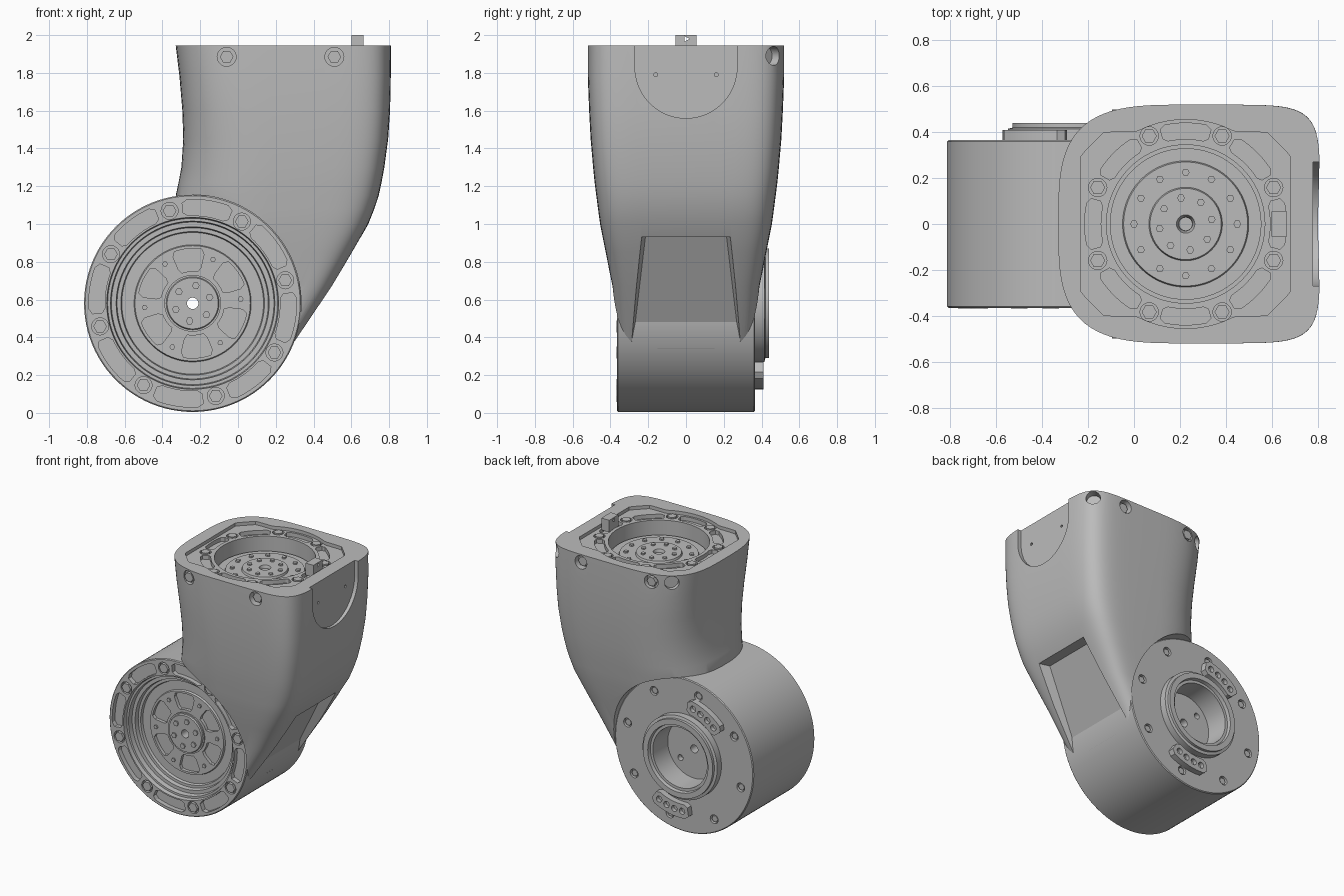
import bpy, bmesh
from math import sin, cos, pi, radians, copysign
from mathutils import Matrix, Vector

cube = bpy.data.objects.get("Cube")
if cube:
    bpy.data.objects.remove(cube, do_unlink=True)

grey = bpy.data.materials.new("machined_grey")
grey.use_nodes = True
GREY = (0.5, 0.5, 0.5, 1)
grey.diffuse_color = GREY
grey.node_tree.nodes["Principled BSDF"].inputs["Base Color"].default_value = GREY


def frame(origin, u, v):
    """Local plane: u right, v up, w outwards."""
    u, v = Vector(u), Vector(v)
    m = Matrix((u, v, u.cross(v))).transposed().to_4x4()
    return Matrix.Translation(origin) @ m


X, Y, Z = Vector((1, 0, 0)), Vector((0, 1, 0)), Vector((0, 0, 1))
HALF = 0.365
DRUM_R = 0.575
TOP = 1.945
front = frame((-0.24, -HALF, 0.58), X, Z)
back = frame((-0.24, HALF, 0.58), -X, Z)
top = frame((0.225, 0, TOP), X, Y)


def finish(name, bm, m=Matrix()):
    bm.transform(m)
    bmesh.ops.recalc_face_normals(bm, faces=bm.faces)
    me = bpy.data.meshes.new(name)
    bm.to_mesh(me)
    bm.free()
    me.materials.append(grey)
    ob = bpy.data.objects.new(name, me)
    bpy.context.collection.objects.link(ob)
    return ob


def loft(bm, rings):
    rows = [[bm.verts.new(p) for p in ring] for ring in rings]
    for a, b in zip(rows, rows[1:]):
        for i in range(len(a)):
            bm.faces.new((a[i - 1], a[i], b[i], b[i - 1]))
    bm.faces.new(rows[0])
    bm.faces.new(rows[-1])


def prisms(name, parts, m):
    """Extrude each (outline, w0, w1) in the local plane."""
    bm = bmesh.new()
    for outline, w0, w1 in parts:
        loft(bm, [[(u, v, w) for u, v in outline] for w in (w0, w1)])
    return finish(name, bm, m)


def lathe(name, profile, m, steps=96):
    """Spin a closed (radius, w) profile around the w axis."""
    bm = bmesh.new()
    rows = [[bm.verts.new((r * cos(2 * pi * k / steps), r * sin(2 * pi * k / steps), w))
             for r, w in profile] for k in range(steps)]
    for k in range(steps):
        a, b = rows[k - 1], rows[k]
        for i in range(len(profile)):
            bm.faces.new((a[i - 1], a[i], b[i], b[i - 1]))
    return finish(name, bm, m)


def circle(r, n=24, c=(0, 0)):
    return [(c[0] + r * cos(2 * pi * k / n), c[1] + r * sin(2 * pi * k / n)) for k in range(n)]


def polar(r, deg):
    return r * cos(radians(deg)), r * sin(radians(deg))


def sector(r0, r1, mid, half, n=10):
    """Ring segment with clipped corners."""
    arc = [mid - half + 2 * half * k / n for k in range(n + 1)]
    c = (r1 - r0) * 0.2
    side = lambda a: [polar(r0 + c, a), polar(r1 - c, a)]
    return (side(arc[0]) + [polar(r1, a) for a in arc[1:-1]]
            + side(arc[-1])[::-1] + [polar(r0, a) for a in arc[-2:0:-1]])


def around(r, start, count):
    return [polar(r, start + 360 * k / count) for k in range(count)]


def cut(target, *cutters):
    bpy.context.view_layer.objects.active = target
    for c in cutters:
        c.hide_render = True
        mod = target.modifiers.new("cut", "BOOLEAN")
        mod.operation, mod.solver, mod.object = "DIFFERENCE", "EXACT", c
        bpy.ops.object.modifier_apply(modifier=mod.name)
        bpy.data.objects.remove(c, do_unlink=True)


# Housing: lofted neck flowing from the drum up to the flange
def section(z, x0, x1, h, left):
    cx, a, pts = (x0 + x1) / 2, (x1 - x0) / 2, []
    for k in range(80):
        c, s = cos(2 * pi * (k + 0.5) / 80), sin(2 * pi * (k + 0.5) / 80)
        p = 2 / (6.5 if c > 0 else left)
        pts.append((cx + copysign(a * abs(c) ** p, c), copysign(h * abs(s) ** p, s), z))
    return pts


levels = [(0.22, -0.24, 0.20, 0.355, 4), (0.38, -0.24, 0.31, 0.365, 4),
          (0.67, -0.24, 0.50, 0.39, 4), (0.85, -0.24, 0.605, 0.425, 3),
          (1.0, -0.28, 0.69, 0.455, 2.7), (1.08, -0.31, 0.722, 0.466, 2.6),
          (1.15, -0.33, 0.745, 0.475, 2.6), (1.22, -0.315, 0.76, 0.484, 2.7),
          (1.3, -0.30, 0.775, 0.492, 2.8), (1.45, -0.29, 0.795, 0.505, 3),
          (1.6, -0.295, 0.805, 0.513, 3.2), (1.78, -0.31, 0.81, 0.52, 3.4),
          (TOP, -0.33, 0.81, 0.52, 3.4)]
bm = bmesh.new()
loft(bm, [section(*lv) for lv in levels])
housing = finish("housing", bm)
cut(housing, prisms("drum_clearance", [(circle(DRUM_R - 0.001, 96), -2, 1)], front))

# Tapered window on the sloping side
bm = bmesh.new()
loft(bm, [[(x + d, -w - e, z), (x + d, w + e, z), (x2 + d, w2 + e, z2), (x2 + d, -w2 - e, z2)]
          for d, e in ((0, 0), (0.4, 0.1))
          for x, z, w, x2, z2, w2 in [(0.25, 0.34, 0.285, 0.57, 0.93, 0.215)]])
cut(housing, finish("window_cutter", bm))

# Shallow round-ended pocket on the side
side = frame((0.78, 0, 1.83), Y, Z)
pocket = [polar(0.27, 180 + 180 * k / 32) for k in range(33)] + [(0.27, 0.3), (-0.27, 0.3)]
cut(housing, prisms("pocket_cutter", [(pocket, 0, 0.2)], side),
    prisms("pin_hole_cutter", [(circle(0.01, 12, (s * 0.16, -0.04)), -0.03, 0.1) for s in (-1, 1)], side))


# Flange top: stepped recess, bore and slots
def flange_point(deg):
    c, s = abs(cos(radians(deg))) + 1e-6, abs(sin(radians(deg))) + 1e-6
    return polar(max(0.455, min(0.455 / c, 0.4 / s, 0.755 / (c + s))), deg)


flange_bolts = around(0.415, 22.5, 8)
cut(housing,
    prisms("flange_cutter", [([flange_point(3 * k) for k in range(120)], -0.025, 0.1)], top),
    prisms("bore_cutter", [(circle(0.345, 96), -0.145, 0.1)], top),
    prisms("slot_cutter", [(sector(0.37, 0.44, 45 * k, 15), -0.055, 0.1) for k in range(8)]
           + [(circle(0.04, 20, p), -0.045, 0.1) for p in flange_bolts], top))
prisms("flange_bolts", [(circle(0.033, 6, p), -0.06, -0.02) for p in flange_bolts], top)
lathe("flange_rotor", [(0.03, -0.16), (0.33, -0.16), (0.33, -0.13), (0.275, -0.13), (0.27, -0.115),
                       (0.16, -0.115), (0.155, -0.1), (0.04, -0.1), (0.03, -0.13)], top)
prisms("rotor_bolts", [(circle(0.017, 6, p), -0.14, -0.09) for p in around(0.115, 10, 8)]
       + [(circle(0.017, 6, p), -0.14, -0.103) for p in around(0.225, 0, 12)]
       + [(circle(0.03, 16), -0.16, -0.12)], top)

# Locating tab on the flange
tab = prisms("locating_tab", [([(-0.055, 0), (0.055, 0), (0.055, 0.09), (-0.055, 0.09)], 0, 0.065)],
             frame((0.6, 0, 1.91), Y, Z))
cut(tab, prisms("tab_hole", [(circle(0.018, 3), -1, 1)], frame((0.6, 0, 1.98), Y, Z)))

# Clamp screws on the front and back faces of the flange
for label, f in (("front", frame((0, -0.52, 1.885), X, Z)), ("back", frame((0, 0.52, 1.885), X, -Z))):
    spots = [(-0.06, 0), (0.51, 0)]
    cut(housing, prisms("screw_cutter", [(circle(0.05, 24, p), -0.05, 0.1) for p in spots], f))
    prisms(label + "_clamp_screws", [(circle(0.036, 6, p), -0.07, -0.022) for p in spots], f)

# Angled access holes at the two rear corners
for x, s in ((0.76, 1), (-0.22, -1)):
    d = Vector((s, 1, 0)).normalized()
    cut(housing, prisms("corner_cutter", [(circle(0.05, 24), -0.07, 0.3)],
                        frame((x, 0.47, 1.89), Z.cross(d), Z)))

# Drum: turned body with stepped front recess and raised rear collar
BACK = -2 * HALF
drum = lathe("drum", [
    (0.03, -0.08), (0.135, -0.08), (0.14, -0.09), (0.15, -0.09), (0.15, -0.1), (0.305, -0.1),
    (0.31, -0.115), (0.375, -0.115), (0.38, -0.095), (0.4, -0.095), (0.405, -0.065), (0.43, -0.065),
    (0.435, -0.03), (0.45, -0.03), (0.455, 0), (DRUM_R - 0.006, 0), (DRUM_R, -0.006),
    (DRUM_R, BACK + 0.006), (DRUM_R - 0.006, BACK), (0.31, BACK), (0.31, BACK - 0.05),
    (0.29, BACK - 0.055), (0.29, BACK - 0.075), (0.25, BACK - 0.075), (0.245, BACK - 0.05),
    (0.225, BACK - 0.05), (0.22, BACK + 0.12), (0.03, BACK + 0.12)], front)
rim_bolts = around(0.505, 14, 8)
rear_bolts = around(0.485, 31, 8)
cut(drum,
    prisms("rim_cutter", [(sector(0.465, 0.55, 36.5 + 45 * k, 14.5), -0.035, 0.1) for k in range(8)]
           + [(circle(0.045, 20, p), -0.025, 0.1) for p in rim_bolts], front),
    prisms("web_cutter", [(sector(0.17, 0.29, 35 + 60 * k, 18), -0.125, 0) for k in range(6)], front),
    prisms("rear_cutter", [(circle(0.033, 16, p), -0.025, 0.1) for p in rear_bolts]
           + [(circle(0.022, 16, p), -0.16, 0) for p in around(0.15, 40, 2)], back))
prisms("rim_bolts", [(circle(0.036, 6, p), -0.04, 0.003) for p in rim_bolts], front)
prisms("rear_bolts", [(circle(0.025, 6, p), -0.04, -0.008) for p in rear_bolts], back)
prisms("hub_bolts", [(circle(0.02, 6, p), -0.1, -0.07) for p in around(0.095, 20, 6)]
       + [(circle(0.015, 6, p), -0.12, -0.09) for p in around(0.255, 5, 6)], front)

# Cable connectors on the rear face
for label, mid in (("upper", 61), ("lower", 258)):
    block = prisms(label + "_connector", [(sector(0.35, 0.455, mid, 21), -0.01, 0.045)], back)
    cut(block, prisms("socket_cutter", [(circle(0.023, 16, polar(0.402, mid + a)), 0.015, 0.1)
                                        for a in (-14, -4.7, 4.7, 14)], back))

# Smooth curved faces, keep machined edges sharp
bpy.ops.object.select_all(action="DESELECT")
for ob in bpy.context.scene.objects:
    if ob.type == "MESH" and grey.name in ob.data.materials:
        ob.select_set(True)
        bpy.context.view_layer.objects.active = ob
bpy.ops.object.shade_smooth_by_angle(angle=radians(30))
